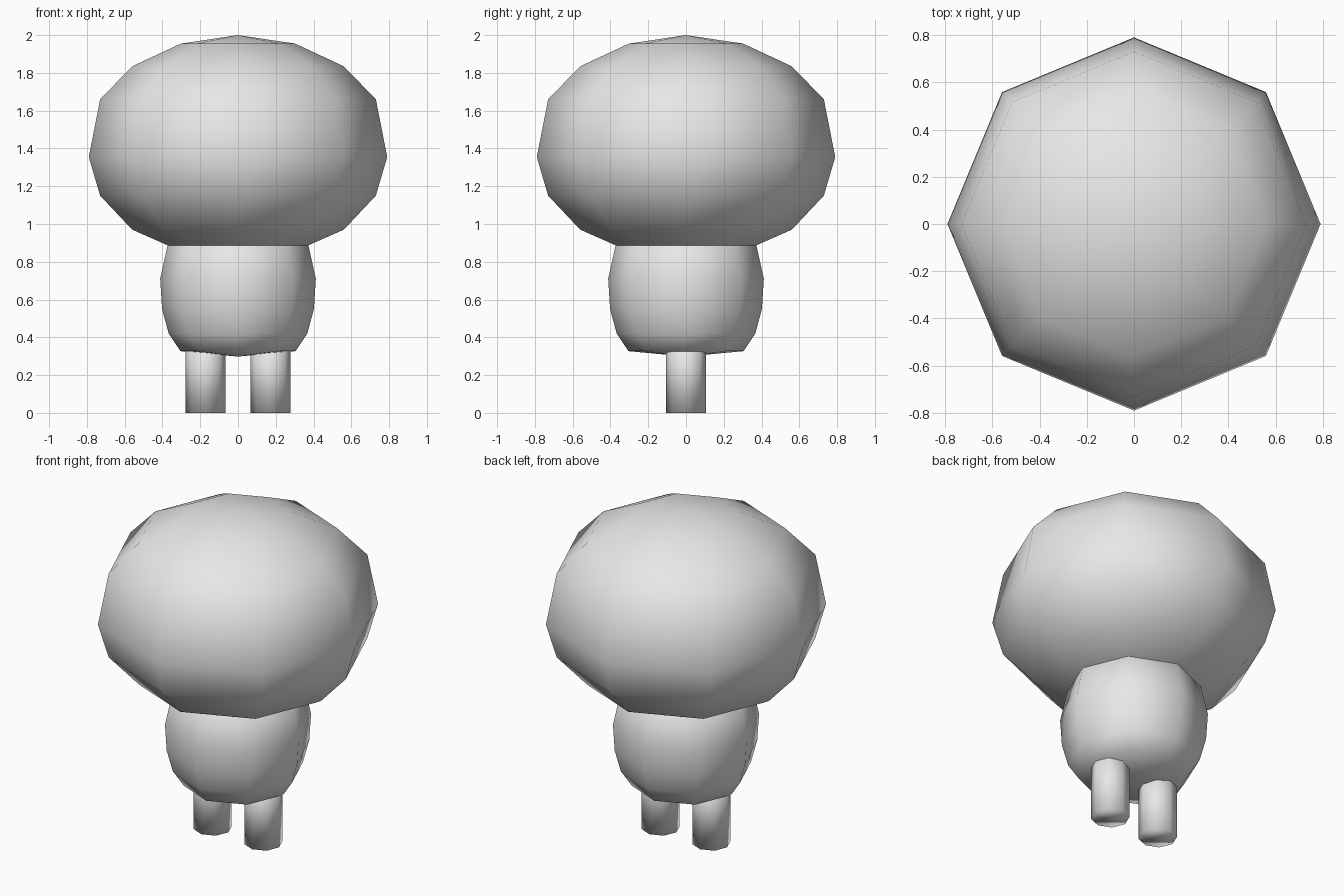
import bpy, bmesh, math

if "Cube" in bpy.data.objects:
    bpy.data.objects.remove(bpy.data.objects["Cube"])

SIDES = 8
grey = bpy.data.materials.new("plain_grey")
grey.diffuse_color = (0.8, 0.8, 0.8, 1)
grey.use_nodes = True
grey.node_tree.nodes["Principled BSDF"].inputs["Base Color"].default_value = grey.diffuse_color


def lathe(name, profile, x=0.0):
    """Spin (radius, height) points into a closed eight-sided smooth form."""
    bm = bmesh.new()
    rings = []
    for r, z in profile:
        count = SIDES if r > 0 else 1
        rings.append([bm.verts.new((x + r * math.cos(math.tau * i / SIDES),
                                    r * math.sin(math.tau * i / SIDES), z))
                      for i in range(count)])
    for low, high in zip(rings, rings[1:]):
        for i in range(SIDES):
            j = (i + 1) % SIDES
            if len(low) == 1:
                bm.faces.new((low[0], high[j], high[i]))
            elif len(high) == 1:
                bm.faces.new((low[i], low[j], high[0]))
            else:
                bm.faces.new((low[i], low[j], high[j], high[i]))
    # Flat caps where the profile does not end in a point
    if len(rings[0]) > 1:
        bm.faces.new(rings[0][::-1])
    if len(rings[-1]) > 1:
        bm.faces.new(rings[-1])
    for f in bm.faces:
        f.smooth = True
    mesh = bpy.data.meshes.new(name)
    bm.to_mesh(mesh)
    bm.free()
    mesh.materials.append(grey)
    obj = bpy.data.objects.new(name, mesh)
    bpy.context.collection.objects.link(obj)
    return obj


# Wide rounded head
lathe("head", [(0, 0.81), (0.30, 0.855), (0.56, 0.97), (0.73, 1.15), (0.79, 1.355),
               (0.73, 1.66), (0.56, 1.835), (0.303, 1.955), (0, 2.0)])

# Barrel body, its top tucked inside the head
lathe("body", [(0, 0.298), (0.305, 0.327), (0.367, 0.42), (0.402, 0.55),
               (0.412, 0.71), (0.37, 0.90), (0.24, 0.98), (0, 1.0)])

# Two straight legs
for side, x in (("left", -0.172), ("right", 0.172)):
    lathe(side + "_leg", [(0.107, 0.0), (0.107, 0.42)], x)
